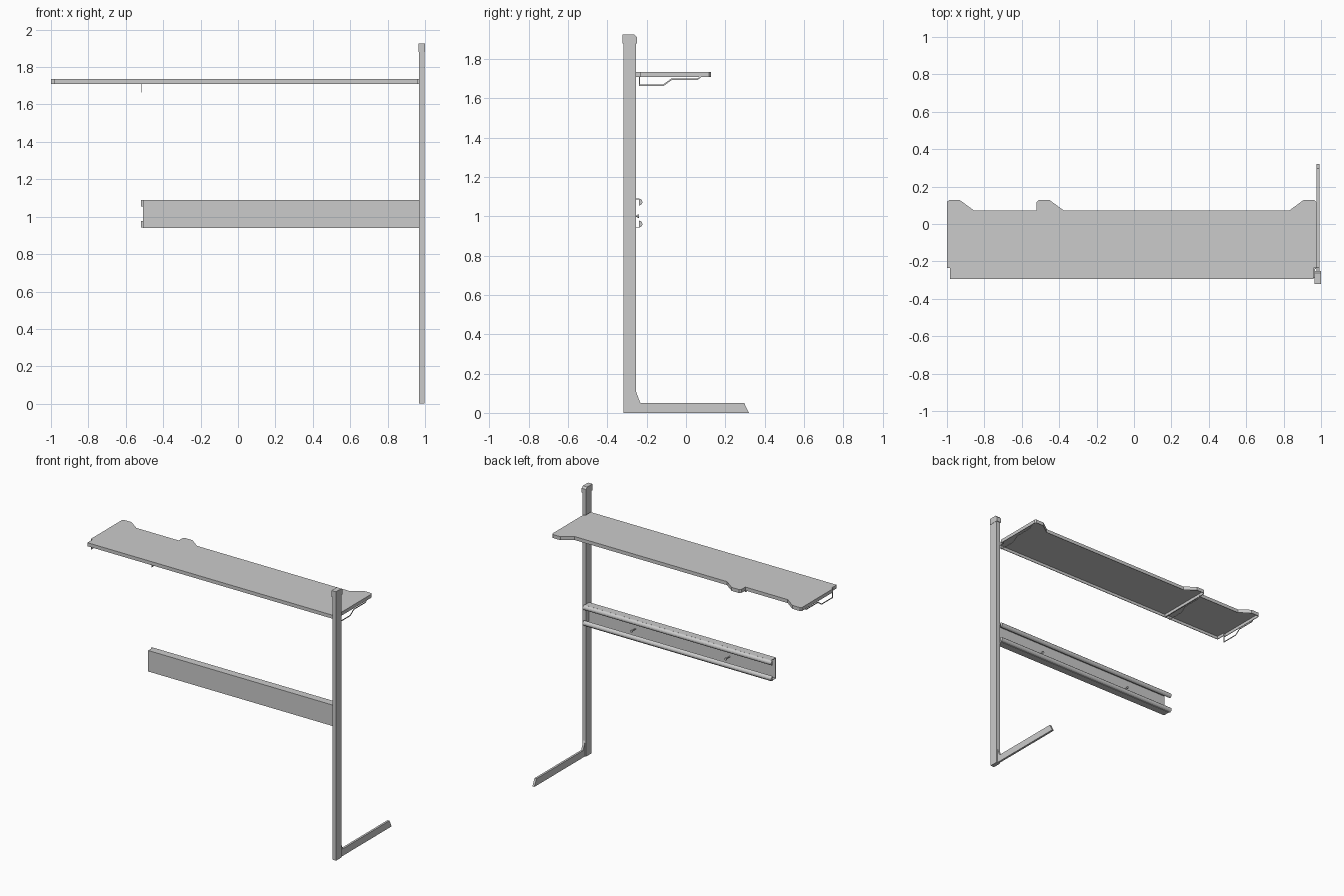
import bpy, bmesh, math
from mathutils import Vector

if "Cube" in bpy.data.objects:
    bpy.data.objects.remove(bpy.data.objects["Cube"])


def finish(name, bm):
    bmesh.ops.recalc_face_normals(bm, faces=bm.faces[:])
    me = bpy.data.meshes.new(name)
    bm.to_mesh(me)
    bm.free()
    ob = bpy.data.objects.new(name, me)
    bpy.context.collection.objects.link(ob)
    return ob


def extrude_x(name, yz, x0, x1):
    """Extrude a (y, z) profile from x0 to x1."""
    bm = bmesh.new()
    face = bm.faces.new([bm.verts.new((x0, y, z)) for y, z in yz])
    new = bmesh.ops.extrude_face_region(bm, geom=[face])["geom"]
    verts = [v for v in new if isinstance(v, bmesh.types.BMVert)]
    bmesh.ops.translate(bm, verts=verts, vec=(x1 - x0, 0, 0))
    return finish(name, bm)


def box(name, x0, x1, y0, y1, z0, z1):
    return extrude_x(name, [(y0, z0), (y1, z0), (y1, z1), (y0, z1)], x0, x1)


def tray(name, outline, z0, z1, wall):
    """Shelf pan: a flat top with a folded skirt, open below."""
    bm = bmesh.new()
    top = [bm.verts.new((x, y, z1)) for x, y in outline]
    low = [bm.verts.new((x, y, z0)) for x, y in outline]
    bm.faces.new(top)
    n = len(top)
    for i in range(n):
        j = (i + 1) % n
        bm.faces.new((top[j], top[i], low[i], low[j]))
    me = bpy.data.meshes.new(name)
    bm.to_mesh(me)
    bm.free()
    ob = bpy.data.objects.new(name, me)
    bpy.context.collection.objects.link(ob)
    mod = ob.modifiers.new("sheet", 'SOLIDIFY')
    mod.thickness = wall
    mod.offset = -1
    mod.use_even_offset = True
    return ob


# Upright post and its cap
box("post", 0.968, 0.998, -0.317, -0.255, 0, 1.90)
extrude_x("post_cap", [(-0.322, 1.88), (-0.25, 1.88), (-0.25, 1.912),
                       (-0.262, 1.925), (-0.322, 1.925)], 0.965, 1.0)

# Foot with gusset and slanted toe
extrude_x("foot", [(-0.26, 0), (0.32, 0), (0.296, 0.05), (-0.232, 0.05),
                   (-0.255, 0.11), (-0.26, 0.11)], 0.976, 0.991)

# Shelf: a long and a short pan sharing a seam
Z0, Z1, SEAM = 1.71, 1.735, -0.52
tray("long_shelf", [
    (SEAM, -0.295), (0.96, -0.295), (0.96, -0.235), (0.975, -0.235),
    (0.975, 0.118), (0.965, 0.127), (0.905, 0.127), (0.83, 0.072),
    (-0.375, 0.072), (-0.45, 0.127), (-0.51, 0.127), (SEAM, 0.118)], Z0, Z1, 0.004)
tray("short_shelf", [
    (-0.985, -0.295), (SEAM, -0.295), (SEAM, 0.072), (-0.855, 0.072),
    (-0.93, 0.127), (-0.99, 0.127), (-1.0, 0.118), (-1.0, -0.235),
    (-0.985, -0.235)], Z0, Z1, 0.004)

# Thin hanging brackets under the shelf
bracket = [(-0.24, 1.712), (-0.24, 1.664), (-0.113, 1.664), (-0.073, 1.693),
           (0.06, 1.693), (0.08, 1.712), (0.07, 1.712), (0.057, 1.700),
           (-0.076, 1.700), (-0.116, 1.671), (-0.233, 1.671), (-0.233, 1.712)]
for i, x in enumerate((-0.992, -0.514, 0.968)):
    extrude_x(f"shelf_bracket_{i}", bracket, x - 0.001, x + 0.001)

# Cross rail: open channel
extrude_x("rail_channel", [
    (-0.29, 0.94), (-0.238, 0.94), (-0.238, 0.944), (-0.286, 0.944),
    (-0.286, 1.086), (-0.238, 1.086), (-0.238, 1.09), (-0.29, 1.09)], -0.508, 0.968)

# Rounded lips along both rail edges
for name, z, s in (("upper_lip", 1.09, -1), ("lower_lip", 0.943, 1)):
    arc = [(-0.24 + 0.018 * math.sin(a * math.pi / 10),
            z + s * 0.035 * (1 - math.cos(a * math.pi / 10)) / 2) for a in range(11)]
    extrude_x(name, arc, -0.518, 0.974)

# Rail bolts
for i, x in enumerate((-0.145, 0.6)):
    bm = bmesh.new()
    for r, y0, y1 in ((0.004, -0.288, -0.244), (0.009, -0.246, -0.238)):
        res = bmesh.ops.create_cone(bm, segments=12, radius1=r, radius2=r,
                                    depth=y1 - y0, cap_ends=True)
        for v in res["verts"]:
            v.co = Vector((x + v.co.x, (y0 + y1) / 2 + v.co.z, 1.0 + v.co.y))
    finish(f"rail_bolt_{i}", bm)
